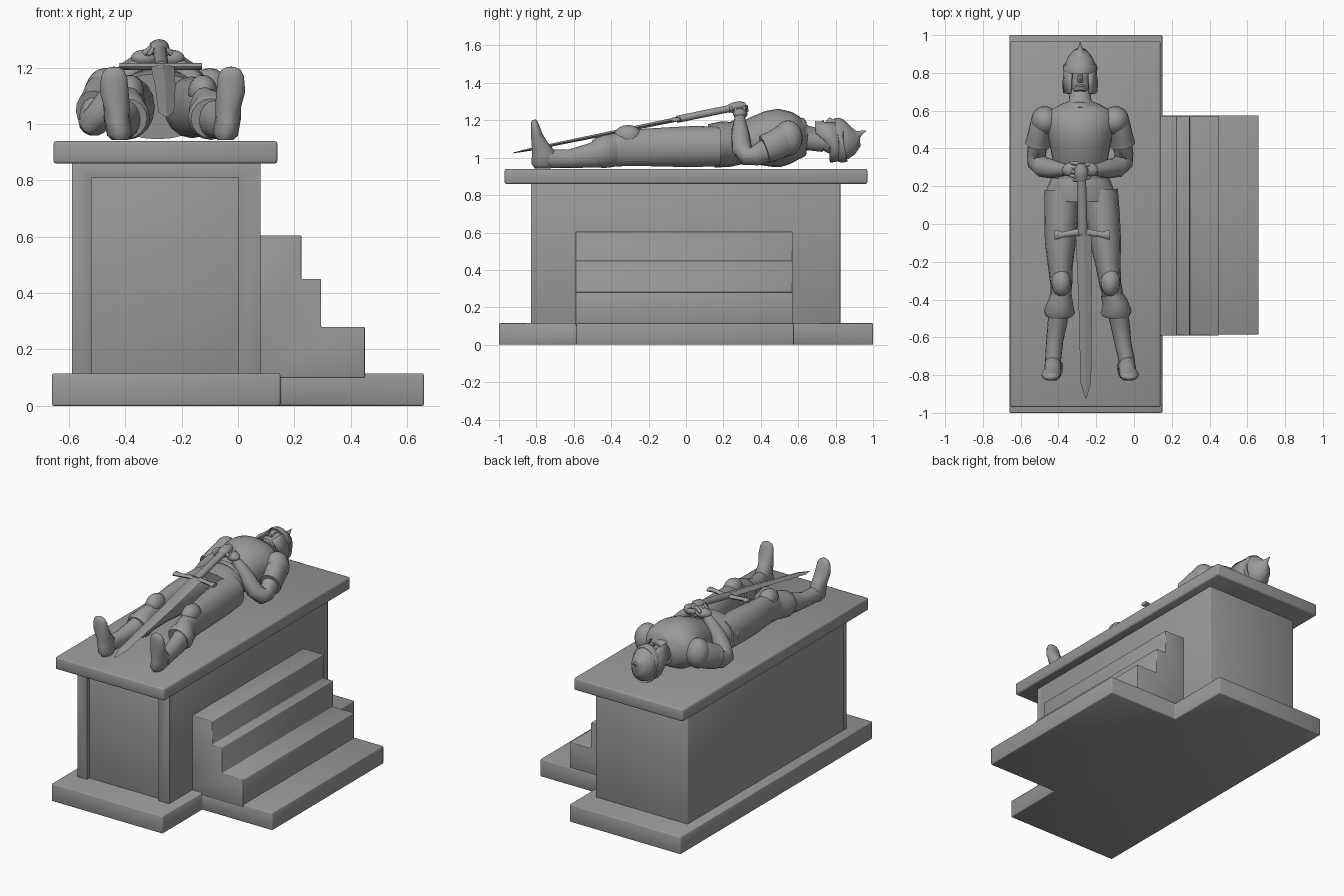
import bpy, bmesh, math
from mathutils import Vector, Matrix

stone = bpy.data.materials.new("grey_stone")
stone.diffuse_color = (0.32, 0.325, 0.315, 1)
CX = -0.285                      # centre line of the figure


def finish(name, bm, angle=40):
    bmesh.ops.recalc_face_normals(bm, faces=bm.faces)
    me = bpy.data.meshes.new(name)
    bm.to_mesh(me)
    bm.free()
    me.materials.append(stone)
    me.shade_smooth()
    me.set_sharp_from_angle(angle=math.radians(angle))
    ob = bpy.data.objects.new(name, me)
    bpy.context.collection.objects.link(ob)
    return ob


def prism(name, pts, axis, a, b, bevel=0.006):
    """Extrude a 2D outline along y (outline in xz) or z (outline in xy)."""
    bm = bmesh.new()
    put = (lambda p, d: (p[0], d, p[1])) if axis == 'y' else (lambda p, d: (p[0], p[1], d))
    face = bm.faces.new([bm.verts.new(put(p, a)) for p in pts])
    ext = bmesh.ops.extrude_face_region(bm, geom=[face])
    off = Vector(put((0, 0), b - a))
    bmesh.ops.translate(bm, vec=off, verts=[v for v in ext['geom'] if isinstance(v, bmesh.types.BMVert)])
    ob = finish(name, bm, 180)
    if bevel:
        mod = ob.modifiers.new("bevel", 'BEVEL')
        mod.width, mod.segments = bevel, 2
    return ob


def rect(x0, x1, y0, y1):
    return [(x0, y0), (x1, y0), (x1, y1), (x0, y1)]


def loft(name, secs, n=16, up=(0, 0, 1), angle=50):
    """Skin elliptical rings (x, y, z, side radius, up radius) along a path."""
    bm = bmesh.new()
    pts = [Vector(s[:3]) for s in secs]
    rings = []
    for i, s in enumerate(secs):
        t = (pts[min(i + 1, len(pts) - 1)] - pts[max(i - 1, 0)]).normalized()
        side = t.cross(Vector(up)).normalized()
        top = side.cross(t)
        rings.append([bm.verts.new(pts[i] + side * s[3] * math.cos(k * math.tau / n)
                                   + top * s[4] * math.sin(k * math.tau / n)) for k in range(n)])
    for r, q in zip(rings, rings[1:]):
        for k in range(n):
            bm.faces.new((r[k], r[(k + 1) % n], q[(k + 1) % n], q[k]))
    bm.faces.new(rings[0])
    bm.faces.new(rings[-1])
    return finish(name, bm, angle)


def ball(name, c, r, turn=0):
    bm = bmesh.new()
    bmesh.ops.create_uvsphere(bm, u_segments=16, v_segments=10, radius=1,
                              matrix=Matrix.Translation(c) @ Matrix.Rotation(turn, 4, 'Z') @ Matrix.Diagonal((*r, 1)))
    return finish(name, bm)


# --- Tomb: T-shaped plinth, chest with a recessed end panel, lid, steps
prism("plinth", [(-.66, -1), (.15, -1), (.15, -.585), (.66, -.585), (.66, .575),
                 (.15, .575), (.15, 1), (-.66, 1)], 'z', 0, .115)
prism("chest", rect(-.59, .08, -.805, .825), 'z', .11, .87)
prism("end_frame", [(-.59, .11), (-.52, .11), (-.52, .81), (0, .81), (0, .11),
                    (.08, .11), (.08, .865), (-.59, .865)], 'y', -.83, -.80, 0.003)
prism("lid", rect(-.655, .14, -.97, .97), 'z', .86, .94, .01)
prism("steps", [(.05, .1), (.45, .1), (.45, .28), (.295, .28), (.295, .45),
                (.225, .45), (.225, .605), (.05, .605)], 'y', -.59, .57, .004)

# --- Torso: (y, half width, low z, high z)
def body(name, rows, **kw):
    return loft(name, [(CX, y, (a + b) / 2, w, (b - a) / 2) for y, w, a, b in rows], 24, **kw)

body("torso", [(.16, .13, .95, 1.16), (.22, .14, .95, 1.17), (.29, .14, .965, 1.18), (.36, .15, .96, 1.215),
               (.44, .165, .95, 1.25), (.50, .18, .95, 1.262), (.56, .19, .965, 1.245), (.60, .165, .985, 1.22),
               (.635, .10, 1.01, 1.19), (.65, .06, 1.04, 1.17), (.74, .052, 1.03, 1.15)])
body("tunic_skirt", [(.27, .142, .96, 1.18), (.255, .15, .955, 1.19), (.20, .172, .95, 1.195), (.135, .195, .945, 1.18)])
body("belt", [(.275, .142, .965, 1.185), (.27, .15, .955, 1.195), (.245, .155, .955, 1.2), (.24, .148, .96, 1.195)])
body("collar", [(.605, .09, 1.0, 1.215), (.625, .085, 1.0, 1.21), (.645, .07, 1.02, 1.19)])

# --- Head and face
ball("head", (CX, .79, 1.105), (.066, .09, .085))
loft("jaw", [(CX, .775, 1.13, .055, .055), (CX, .73, 1.14, .05, .05), (CX, .70, 1.15, .03, .028)])
loft("nose", [(CX, .81, 1.185, .01, .012), (CX, .765, 1.195, .014, .02), (CX, .752, 1.185, .016, .008)], 8)
loft("mouth", [(CX - .022, .73, 1.187, .005, .005), (CX, .732, 1.194, .007, .006), (CX + .022, .73, 1.187, .005, .005)], 8)

# --- Helmet: pointed dome, brow band and cheek guard open over the face
loft("helmet_dome", [(CX, .82, 1.095, .083, .113), (CX, .85, 1.1, .08, .108), (CX, .88, 1.105, .066, .09),
                     (CX, .905, 1.115, .043, .06), (CX, .92, 1.125, .017, .022), (CX, .935, 1.133, .011, .012),
                     (CX, .963, 1.145, .002, .002)], 20)
loft("brow_band", [(CX, .815, 1.092, .084, .115), (CX, .817, 1.092, .091, .121), (CX, .84, 1.097, .09, .119),
                   (CX, .842, 1.097, .08, .108)], 20)
bm = bmesh.new()
strip = []
for i in range(17):
    a = math.radians(125 + 290 * i / 16)       # from one cheek round the nape to the other
    x, z = math.cos(a), math.sin(a)
    low = .69 if z > .35 else .69 + .08 * min(1, (.35 - z) / .6)
    strip.append([bm.verts.new((CX + x * r, y, 1.095 + z * h))
                  for y, r, h in ((.83, .086, .114), ((low + .83) / 2, .09, .117), (low, .095, .122))])
for p, q in zip(strip, strip[1:]):
    for j in range(2):
        bm.faces.new((p[j], q[j], q[j + 1], p[j + 1]))
guard = finish("cheek_guard", bm)
guard.modifiers.new("thickness", 'SOLIDIFY').thickness = .012

# --- Arms, sleeves and folded hands
for s, tag in ((-1, "left"), (1, "right")):
    X = lambda d: CX + s * d
    ball(tag + "_shoulder", (X(.185), .545, 1.105), (.075, .08, .095), s * -.3)
    loft(tag + "_sleeve", [(X(.17), .58, 1.12, .05, .075), (X(.2), .52, 1.09, .067, .085),
                           (X(.218), .46, 1.06, .062, .08), (X(.226), .42, 1.045, .066, .078)])
    loft(tag + "_arm", [(X(.2), .52, 1.09, .055, .07), (X(.222), .43, 1.04, .052, .062),
                        (X(.232), .37, 1.01, .05, .055), (X(.228), .33, 1.005, .055, .05),
                        (X(.195), .30, 1.045, .055, .052), (X(.15), .292, 1.115, .05, .048),
                        (X(.10), .288, 1.18, .036, .036), (X(.065), .288, 1.215, .028, .028)], 14)
    ball(tag + "_palm", (X(.045), .29, 1.235), (.052, .038, .03), s * -.25)
    for k in range(4):
        y = .325 - k * .023 - .01 * (s > 0)
        loft(tag + "_finger", [(X(.05), y, 1.25, .009, .01), (X(.02), y - .005, 1.272, .012, .012),
                               (X(-.015), y - .012, 1.265, .011, .011), (X(-.035), y - .016, 1.245, .007, .007)], 8)

# --- Legs: shared profile (y, z, half width, half height), separate x paths
profile = [(.18, 1.06, .09, .105), (.05, 1.06, .09, .11), (-.1, 1.057, .082, .105), (-.22, 1.055, .066, .1),
           (-.32, 1.05, .058, .095), (-.42, 1.03, .052, .08), (-.52, 1.01, .052, .064),
           (-.62, .995, .045, .05), (-.74, .995, .042, .05)]
paths = {"left": [-.385, -.385, -.39, -.39, -.385, -.39, -.405, -.42, -.43],
         "right": [-.175, -.165, -.15, -.137, -.125, -.1, -.075, -.06, -.035]}
for tag, xs in paths.items():
    loft(tag + "_leg", [(x, *p) for x, p in zip(xs, profile)])
    k, c, f = xs[4], xs[5], xs[8]
    out = -.01 if tag == "left" else .01
    ball(tag + "_knee_cap", (k, -.31, 1.115), (.052, .075, .06))
    loft(tag + "_boot_cuff", [(k, -.36, 1.045, .054, .088), (c, -.42, 1.035, .068, .088),
                              (c + out / 2, -.465, 1.025, .083, .083), (c + out / 2, -.485, 1.02, .072, .073),
                              (c, -.47, 1.02, .05, .06)][:4])
    # foot stands upright, sole towards the front
    loft(tag + "_foot", [(f - out, -.765, .943, .028, .045), (f - out, -.765, .965, .045, .064),
                         (f, -.76, 1.02, .045, .066), (f, -.782, 1.065, .046, .046),
                         (f + out, -.798, 1.12, .051, .032), (f + out, -.807, 1.17, .046, .023),
                         (f + out, -.811, 1.193, .034, .017), (f + out, -.812, 1.203, .014, .008)], 14, up=(0, 1, 0))

# --- Sword lying down the body, sloping to the feet
SX = -.262
at = lambda y, w, t, dx=0: (SX + dx, y, 1.215 + .205 * y, w, t)
loft("sword_blade", [at(-.925, .002, .002, .008), at(-.84, .028, .007, .007), at(-.4, .036, .01, .004),
                     at(-.04, .042, .012, -.006)], 4, angle=20)
loft("sword_grip", [at(-.05, .026, .02, -.01), at(.1, .024, .02, -.012), at(.24, .024, .02, -.016)], 10)
loft("pommel", [at(.22, .02, .018, -.016), at(.25, .036, .028, -.018), at(.29, .036, .028, -.018), at(.32, .018, .015, -.018)], 12)
gx, gz = SX - .012, 1.205
loft("crossguard", [(gx + d, -.045 - (.012 if abs(d) > .1 else 0), gz, w, .012)
                    for d, w in ((-.147, .026), (-.13, .024), (-.105, .015), (-.04, .017), (0, .024),
                                 (.04, .017), (.105, .015), (.13, .024), (.147, .026))], 8)
